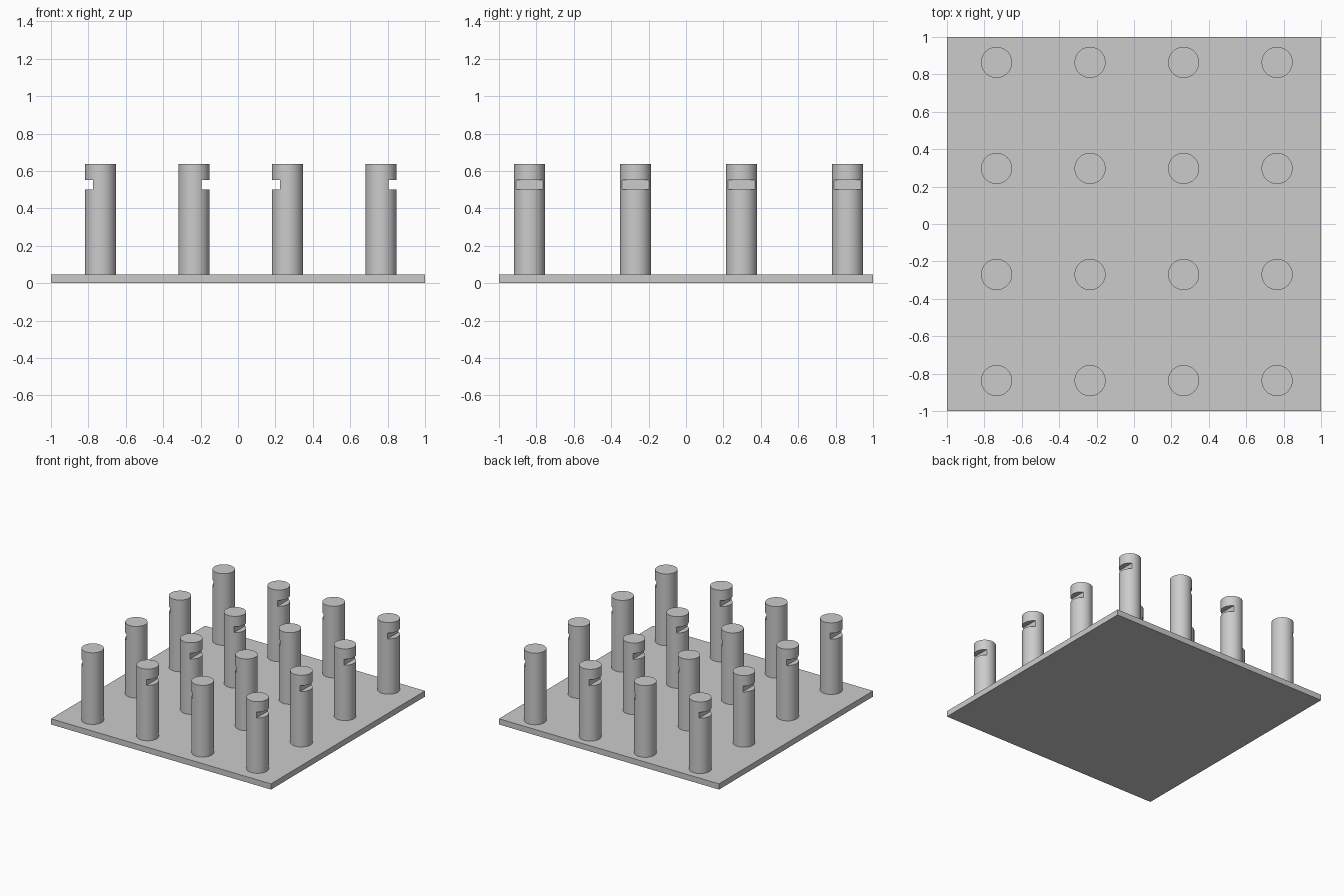
import bpy
from math import radians, pi

cube = bpy.data.objects.get("Cube")
if cube:
    bpy.data.objects.remove(cube, do_unlink=True)

# Single grey material
grey = bpy.data.materials.new("light_grey")
grey.use_nodes = True
colour = (0.6, 0.6, 0.6, 1)
grey.diffuse_color = colour
grey.node_tree.nodes["Principled BSDF"].inputs["Base Color"].default_value = colour

PLATE_TOP, PIN_TOP = 0.047, 0.636
SLOT_LOW, SLOT_HIGH = 0.502, 0.551
RADIUS, SLOT_DEPTH = 0.083, 0.043


def box(name, size, centre):
    bpy.ops.mesh.primitive_cube_add(size=1, location=centre)
    obj = bpy.context.object
    obj.name = name
    obj.scale = size
    bpy.ops.object.transform_apply(location=False, rotation=False, scale=True)
    obj.data.materials.append(grey)
    return obj


# Base plate
box("base_plate", (2, 2, PLATE_TOP), (0, 0, PLATE_TOP / 2))

# Master pin, with a slot cut into its -x side
bpy.ops.mesh.primitive_cylinder_add(vertices=64, radius=RADIUS, depth=PIN_TOP - PLATE_TOP,
                                    location=(0, 0, (PIN_TOP + PLATE_TOP) / 2))
bpy.ops.object.transform_apply(location=True)
master = bpy.context.object
master.data.materials.append(grey)
cutter = box("slot_cutter", (0.2, 0.4, SLOT_HIGH - SLOT_LOW),
             (-RADIUS + SLOT_DEPTH - 0.1, 0, (SLOT_LOW + SLOT_HIGH) / 2))
cutter.hide_render = True
cut = master.modifiers.new("slot", 'BOOLEAN')
cut.operation = 'DIFFERENCE'
cut.solver = 'EXACT'
cut.object = cutter
bpy.context.view_layer.update()
pin_mesh = bpy.data.meshes.new_from_object(
    master.evaluated_get(bpy.context.evaluated_depsgraph_get()))
pin_mesh.name = "slotted_pin"
pin_mesh.shade_smooth()
pin_mesh.set_sharp_from_angle(angle=radians(30))
for helper in (master, cutter):
    bpy.data.objects.remove(helper, do_unlink=True)

# Four by four grid of pins; slots face each way in alternate columns
for col in range(4):
    for row in range(4):
        pin = bpy.data.objects.new(f"pin_{col + 1}_{row + 1}", pin_mesh)
        pin.location = (-0.735 + 0.5 * col, -0.837 + 0.567 * row, 0)
        pin.rotation_euler.z = pi * (col % 2)
        bpy.context.collection.objects.link(pin)
